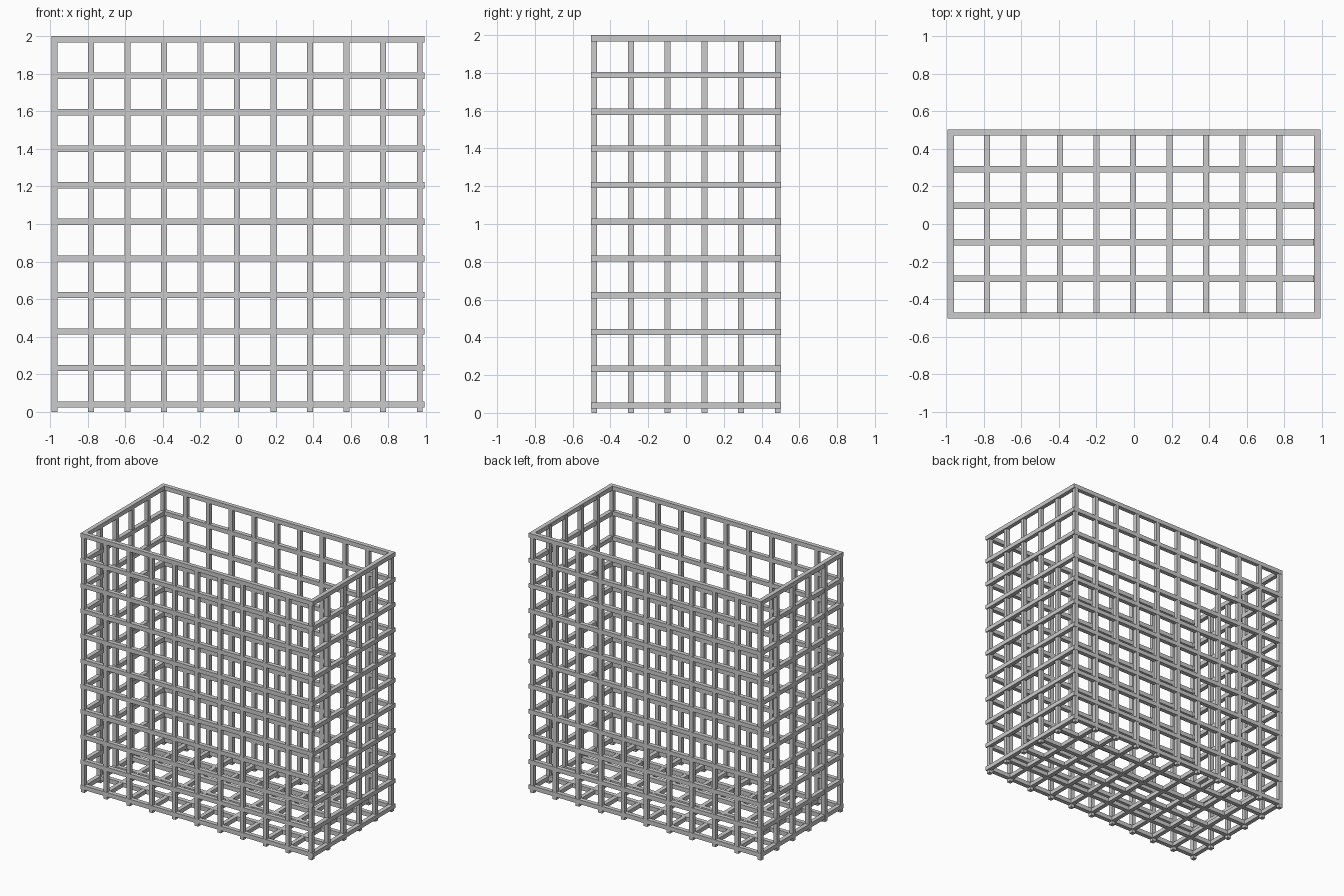
import bpy, bmesh
from mathutils import Matrix, Vector

if "Cube" in bpy.data.objects:
    bpy.data.objects.remove(bpy.data.objects["Cube"])

T = 0.033                 # bar thickness
HX, HY = 0.992, 0.503     # outer half sizes of the basket
STEP = 0.1944             # grid spacing
XS = [-0.977 + i * STEP for i in range(11)]
YS = [-0.486 + i * STEP for i in range(6)]
ZS = [0.0395 + i * STEP for i in range(11)]


def make_bars(name, boxes):
    """One object from a list of (min corner, max corner) boxes."""
    bm = bmesh.new()
    for lo, hi in boxes:
        lo, hi = Vector(lo), Vector(hi)
        m = Matrix.Translation((lo + hi) / 2) @ Matrix.Diagonal((*(hi - lo), 1))
        bmesh.ops.create_cube(bm, size=1, matrix=m)
    mesh = bpy.data.meshes.new(name)
    bm.to_mesh(mesh)
    bm.free()
    ob = bpy.data.objects.new(name, mesh)
    bpy.context.collection.objects.link(ob)


def upright(x, y):
    h = T / 2 - 0.001
    return ((x - h, y - h, 0), (x + h, y + h, 1.99))


# Upright bars of the four walls
for name, y in (("front_uprights", YS[0]), ("back_uprights", YS[-1])):
    make_bars(name, [upright(x, y) for x in XS])
for name, x in (("left_uprights", XS[0]), ("right_uprights", XS[-1])):
    make_bars(name, [upright(x, y) for y in YS[1:-1]])

# Horizontal hoops, the last one being the rim
for i, z in enumerate(ZS):
    a, b = z - T / 2, z + T / 2
    if i == 10:
        a, b = 2 - T, 2
    make_bars("rim" if i == 10 else f"hoop_{i + 1}", [
        ((-HX, -HY, a), (HX, -HY + T, b)),
        ((-HX, HY - T, a), (HX, HY, b)),
        ((-HX, -HY + T, a), (-HX + T, HY - T, b)),
        ((HX - T, -HY + T, a), (HX, HY - T, b))])

# Floor grid at the level of the lowest hoop
h, z = T / 2, ZS[0]
make_bars("floor_long_bars",
          [((-HX + T, y - h, z - h), (HX - T, y + h, z + h)) for y in YS[1:-1]])
make_bars("floor_cross_bars",
          [((x - h, -HY + T, z - h + .001), (x + h, HY - T, z + h - .001)) for x in XS[1:-1]])
